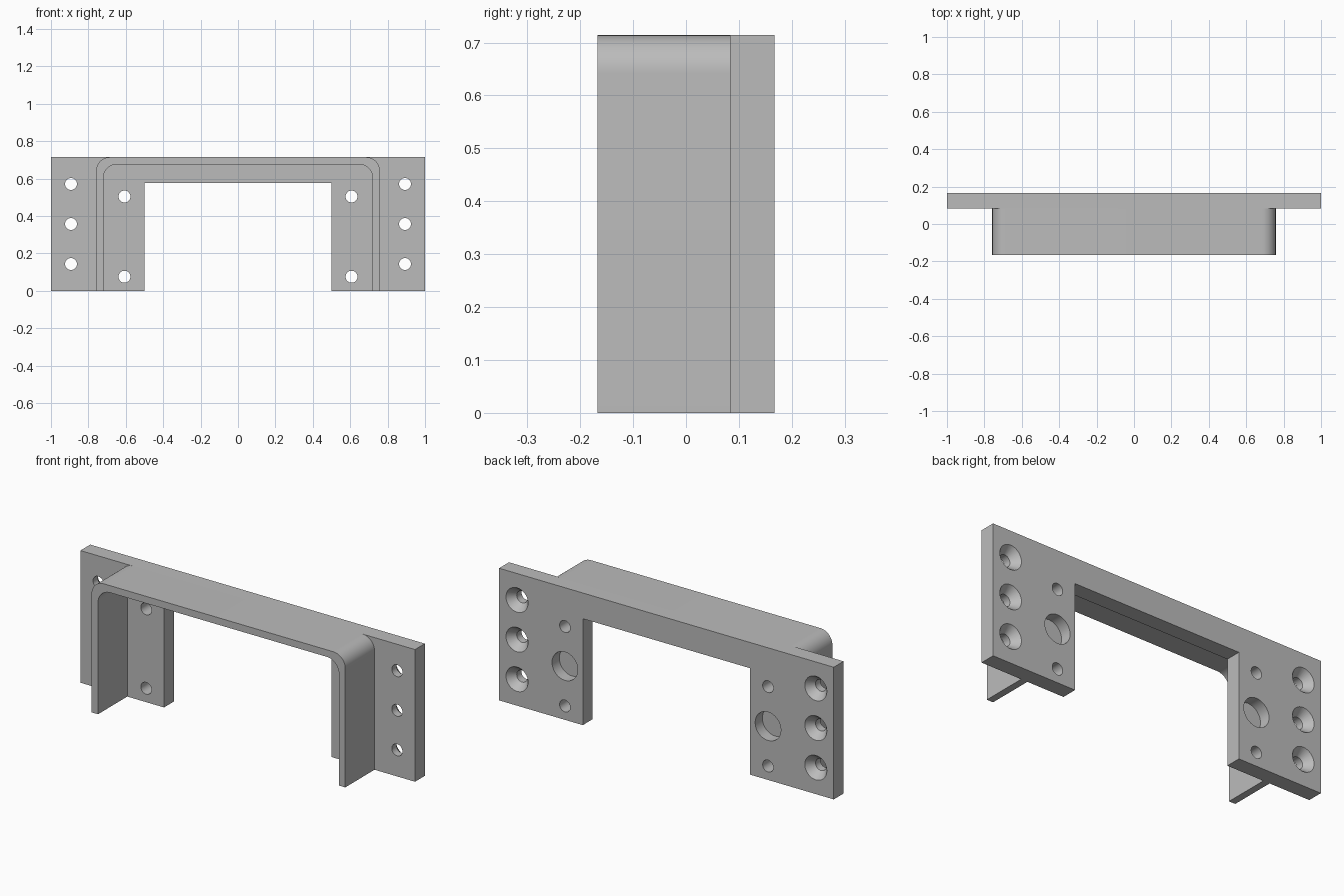
import bpy, bmesh, math
from mathutils import Matrix

cube = bpy.data.objects.get("Cube")
if cube:
    bpy.data.objects.remove(cube, do_unlink=True)

GREY = (0.5, 0.5, 0.5, 1)
mat = bpy.data.materials.new("plain grey")
mat.use_nodes = True
mat.diffuse_color = GREY
mat.node_tree.nodes["Principled BSDF"].inputs["Base Color"].default_value = GREY

HEIGHT = 0.714
BACK, JOIN, FRONT = 0.167, 0.083, -0.167


def finish(name, bm):
    bmesh.ops.recalc_face_normals(bm, faces=bm.faces)
    mesh = bpy.data.meshes.new(name)
    bm.to_mesh(mesh)
    bm.free()
    mesh.materials.append(mat)
    obj = bpy.data.objects.new(name, mesh)
    bpy.context.collection.objects.link(obj)
    return obj


def extrude_outline(name, points, y0, y1, open_back=False):
    """Extrude an x-z outline along y."""
    bm = bmesh.new()
    face = bm.faces.new([bm.verts.new((x, y0, z)) for x, z in points])
    out = bmesh.ops.extrude_face_region(bm, geom=[face])["geom"]
    moved = [g for g in out if isinstance(g, bmesh.types.BMVert)]
    bmesh.ops.translate(bm, verts=moved, vec=(0, y1 - y0, 0))
    if open_back:
        caps = [f for f in bm.faces if all(abs(v.co.y - y1) < 1e-5 for v in f.verts)]
        bmesh.ops.delete(bm, geom=caps, context="FACES_ONLY")
    return finish(name, bm)


def mirrored(half):
    return half + [(-x, z) for x, z in reversed(half)]


def arch(x, top, radius, steps=12):
    """Right half of an arch with a rounded shoulder, from foot to top."""
    arc = [i * math.pi / 2 / steps for i in range(steps + 1)]
    return [(x, 0)] + [(x - radius + radius * math.cos(a),
                        top - radius + radius * math.sin(a)) for a in arc]


def smooth(obj):
    bpy.ops.object.select_all(action="DESELECT")
    obj.select_set(True)
    bpy.context.view_layer.objects.active = obj
    bpy.ops.object.shade_smooth_by_angle(angle=math.radians(30))


# Mounting plate with the wide opening below
plate = extrude_outline("mounting_plate", mirrored(
    [(0.5, 0.575), (0.5, 0), (1, 0), (1, HEIGHT)]), JOIN, BACK)

# Curved band standing out in front of the plate
outer = mirrored(arch(0.758, HEIGHT, 0.072))
inner = mirrored(arch(0.72, HEIGHT - 0.038, 0.072))
band = extrude_outline("curved_band", outer + inner[::-1], FRONT, JOIN, open_back=True)


# Hole cutters: each is a turned profile of (radius, y) pairs
def add_turned(bm, x, z, profile, sides=32):
    rings = [[bm.verts.new((x + r * math.cos(i * math.tau / sides), y,
                            z + r * math.sin(i * math.tau / sides)))
              for i in range(sides)] for r, y in profile]
    for a, b in zip(rings, rings[1:]):
        for i in range(sides):
            j = (i + 1) % sides
            bm.faces.new((a[i], a[j], b[j], b[i]))
    bm.faces.new(rings[0])
    bm.faces.new(rings[-1])


R = 0.032
THROUGH = [(R, 0), (R, 0.25)]
COUNTERSUNK = [(R, 0), (R, BACK - 0.043), (0.066, BACK), (0.066, 0.25)]
POCKET = [(0.077, BACK - 0.062), (0.077, 0.25)]

bm = bmesh.new()
for side in (-1, 1):
    for z in (0.143, 0.357, 0.571):
        add_turned(bm, side * 0.893, z, COUNTERSUNK)
    for z in (0.075, 0.504):
        add_turned(bm, side * 0.607, z, THROUGH)
    add_turned(bm, side * 0.607, 0.29, POCKET)
cutter = finish("hole_cutter", bm)
cutter.hide_render = True

cut = plate.modifiers.new("holes", "BOOLEAN")
cut.operation = "DIFFERENCE"
cut.solver = "EXACT"
cut.object = cutter
bpy.context.view_layer.objects.active = plate
bpy.ops.object.modifier_apply(modifier=cut.name)
bpy.data.objects.remove(cutter, do_unlink=True)

smooth(plate)
smooth(band)
